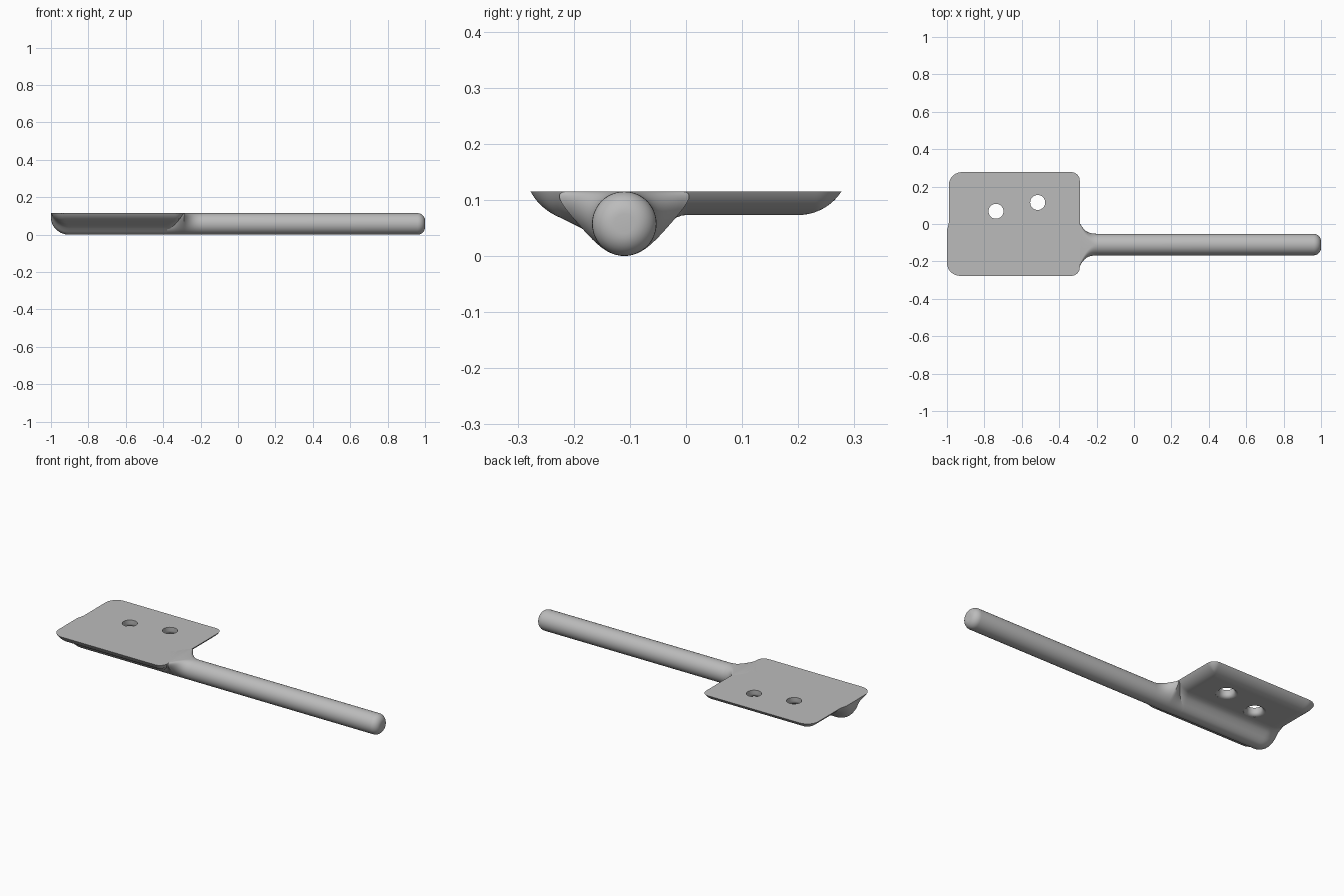
import bpy, bmesh, math

cube = bpy.data.objects.get("Cube")
if cube:
    bpy.data.objects.remove(cube, do_unlink=True)

metal = bpy.data.materials.new("grey_metal")
metal.use_nodes = True
GREY = (0.5, 0.5, 0.5, 1)
metal.diffuse_color = GREY
metal.node_tree.nodes["Principled BSDF"].inputs["Base Color"].default_value = GREY

TOP, ROD_Y, ROD_R = 0.115, -0.11, 0.0575
CX, HX, HY = -0.64, 0.35, 0.277      # plate centre and half sizes
EDGE_R = 0.0916                      # rounding under the plate rim
PROFILE = [(-.28, .066), (-.23, .064), (-.2, .056), (-.175, .042), (-.155, .024),
           (-.135, .006), (-.11, 0), (-.085, .006), (-.065, .022), (-.048, .044),
           (-.025, .065), (0, .073), (.28, .073)]


def finish(bm, name):
    bmesh.ops.recalc_face_normals(bm, faces=bm.faces)
    mesh = bpy.data.meshes.new(name)
    bm.to_mesh(mesh)
    bm.free()
    mesh.materials.append(metal)
    obj = bpy.data.objects.new(name, mesh)
    bpy.context.collection.objects.link(obj)
    return obj


def smooth(obj):
    bpy.ops.object.select_all(action="DESELECT")
    obj.select_set(True)
    bpy.context.view_layer.objects.active = obj
    bpy.ops.object.shade_smooth_by_angle(angle=math.radians(35))


def ease(t):
    t = min(max(t, 0), 1)
    return t * t * (3 - 2 * t)


def profile_z(y):
    # monotone-slope cubic through the underside profile
    n = len(PROFILE)

    def slope(i):
        if i in (0, n - 1):
            return 0
        (a, p), (b, q), (c, r) = PROFILE[i - 1:i + 2]
        s, t = (q - p) / (b - a), (r - q) / (c - b)
        return 2 * s * t / (s + t) if s * t > 0 else 0
    i = next(k for k in range(n - 1) if y <= PROFILE[k + 1][0])
    (a, p), (b, q) = PROFILE[i], PROFILE[i + 1]
    w = b - a
    t = (y - a) / w
    return (p + (q - p) * t * t * (3 - 2 * t)
            + w * slope(i) * t * (1 - t) ** 2 - w * slope(i + 1) * t * t * (1 - t))


def corner(x):
    return 0.07 if x < CX else 0.045


def row_end(y, r):
    # distance from plate centre to its rounded end on this row
    k = max(abs(y) - (HY - r), 0)
    return HX - r + math.sqrt(max(r * r - k * k, 0))


def rim_distance(x, y):
    r = corner(x)
    a, b = abs(x - CX) - HX + r, abs(y) - HY + r
    return max(r - math.hypot(max(a, 0), max(b, 0)) - min(max(a, b), 0), 0)


def depth(x, y):
    full = TOP - profile_z(y)
    reach = math.sqrt(EDGE_R ** 2 - max(EDGE_R - full, 0) ** 2)
    k = max(reach - rim_distance(x, y), 0)
    return full - EDGE_R + math.sqrt(max(EDGE_R ** 2 - k * k, 0))


# Plate: flat top, moulded underside with a bulge carrying the rod line
NX, NY = 64, 110
bm = bmesh.new()
grid = []
for j in range(NY + 1):
    y = -HY * math.cos(math.pi * j / NY)
    left, right = CX - row_end(y, 0.07), CX + row_end(y, 0.045)
    row = []
    for i in range(NX + 1):
        s = (1 - math.cos(math.pi * i / NX)) / 2
        x = left + (right - left) * s
        rim = i in (0, NX) or j in (0, NY)
        z = TOP if rim else TOP - max(depth(x, y), 0.0005)
        jog = 0.01 * (1 - ease((y + 0.04) / 0.05)) * (1 - s) ** 4
        row.append(bm.verts.new((x - jog, y, z)))
    grid.append(row)
for j in range(NY):
    for i in range(NX):
        bm.faces.new((grid[j][i], grid[j + 1][i], grid[j + 1][i + 1], grid[j][i + 1]))
bm.faces.new(grid[0] + [r[-1] for r in grid[1:]] + grid[-1][-2::-1]
             + [r[0] for r in grid[-2:0:-1]])
plate = finish(bm, "plate")

# Screw holes, eased open on the underside
bm = bmesh.new()
SEG = 40
hole_profile = [(0.04, 0.15), (0.04, 0.093)]
hole_profile += [(0.06 - 0.02 * math.cos(a), 0.093 - 0.02 * math.sin(a))
                 for a in (0.3, 0.6, 0.9, 1.2, 1.45)] + [(0.06, 0.05)]
for hx, hy in ((-0.738, 0.068), (-0.515, 0.115)):
    rings = [[bm.verts.new((hx + r * math.cos(2 * math.pi * k / SEG),
                            hy + r * math.sin(2 * math.pi * k / SEG), z))
              for k in range(SEG)] for r, z in hole_profile]
    for a, b in zip(rings, rings[1:]):
        for k in range(SEG):
            bm.faces.new((a[k], a[k - 1], b[k - 1], b[k]))
    bm.faces.new(rings[0])
    bm.faces.new(rings[-1])
cutter = finish(bm, "hole_cutter")
cutter.hide_render = True
mod = plate.modifiers.new("holes", "BOOLEAN")
mod.operation, mod.solver, mod.object = "DIFFERENCE", "EXACT", cutter
bpy.context.view_layer.objects.active = plate
bpy.ops.object.modifier_apply(modifier=mod.name)
bpy.data.objects.remove(cutter, do_unlink=True)
smooth(plate)

# Handle: round rod flaring into the plate, rounded at the free end
stations = []
for k in range(10):                      # blend hidden within the plate
    t = k / 10
    stations.append((-0.38 + 0.09 * t, ROD_R, 0.1 * ease(t)))
for k in range(17):                      # visible flare
    t = k / 16
    stations.append((-0.29 + 0.1 * t, ROD_R, 0.1 * (1 - t) ** 2.2))
BEVEL = 0.04
for k in range(9):                       # rounded tip
    a = math.pi / 2 * k / 8
    stations.append((1 - BEVEL + BEVEL * math.sin(a),
                     ROD_R - BEVEL + BEVEL * math.cos(a), 0))
bm = bmesh.new()
HALF = 24
rings = []
for x, r, flare in stations:
    ring = []
    for side in (1, -1):
        for k in range(HALF + 1):
            a = math.pi * (k if side > 0 else HALF - k) / HALF
            spread = flare * ((1 + math.cos(a)) / 2) ** 2
            ring.append(bm.verts.new((x, ROD_Y + side * (r * math.sin(a) + spread),
                                      ROD_R + r * math.cos(a))))
    rings.append(ring)
for a, b in zip(rings, rings[1:]):
    for k in range(len(a)):
        bm.faces.new((a[k], a[k - 1], b[k - 1], b[k]))
bm.faces.new(rings[0])
bm.faces.new(rings[-1])
bmesh.ops.remove_doubles(bm, verts=bm.verts, dist=0.0003)
smooth(finish(bm, "handle"))
